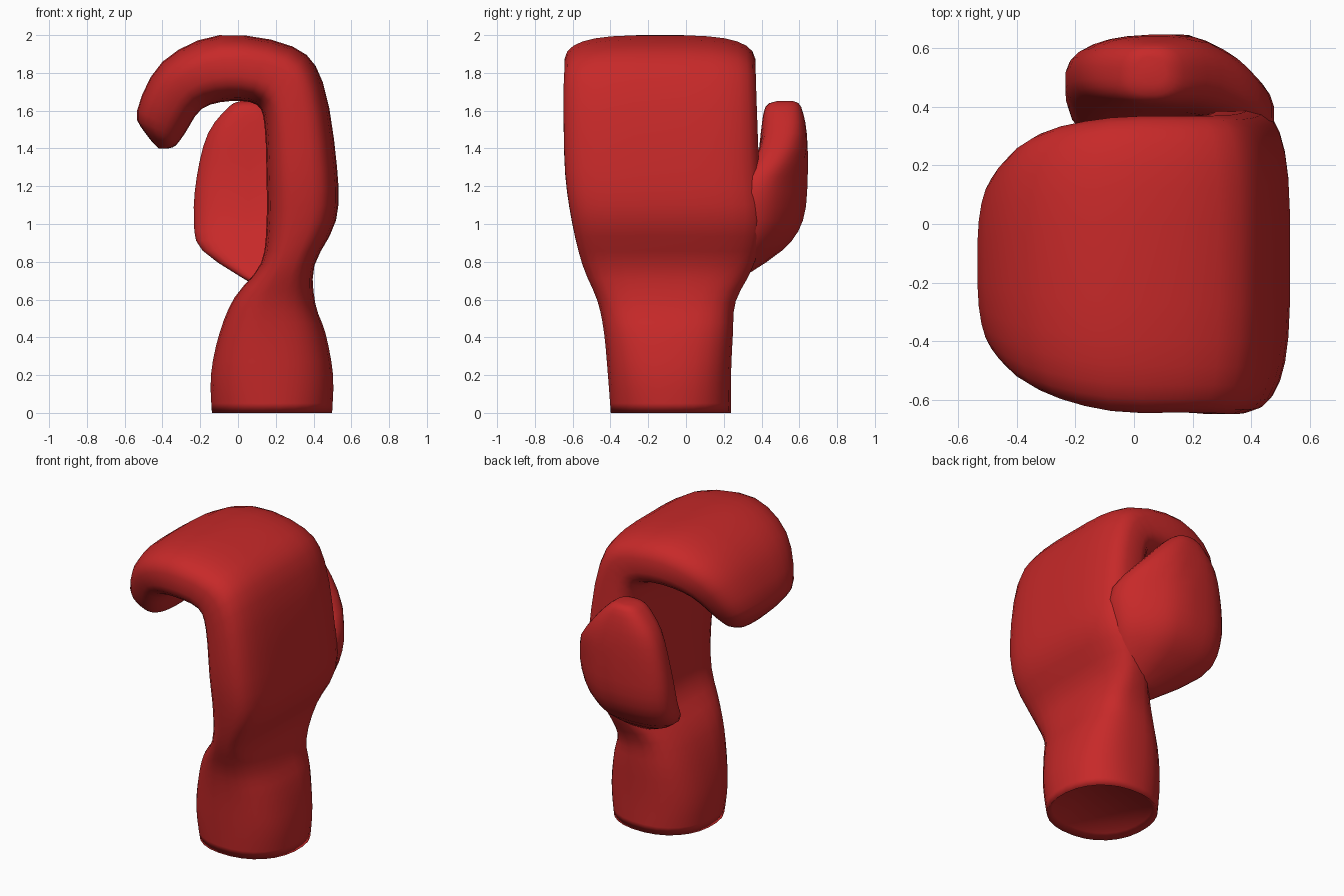
import bpy, bmesh, math

if "Cube" in bpy.data.objects:
    bpy.data.objects.remove(bpy.data.objects["Cube"])

red = bpy.data.materials.new("red_leather")
red.diffuse_color = (0.57, 0.022, 0.022, 1)
red.use_nodes = True
red.node_tree.nodes["Principled BSDF"].inputs["Base Color"].default_value = red.diffuse_color
SIDES = 28


def smooth_rows(rows, steps):
    """Catmull-Rom interpolation between the key sections."""
    out = []
    for k in range(len(rows) - 1):
        quad = [rows[max(k - 1, 0)], rows[k], rows[k + 1], rows[min(k + 2, len(rows) - 1)]]
        for s in range(steps):
            t = s / steps
            out.append([b + t / 2 * (c - a + t * (2 * a - 5 * b + 4 * c - d + t * (3 * (b - c) + d - a)))
                        for a, b, c, d in zip(*quad)])
    return out + [list(rows[-1])]


def ring(ox, oz, ix, iz, y0, y1, n):
    """Rounded-box loop spanning inner->outer (xz points) and y0->y1."""
    pts = []
    for k in range(SIDES):
        a = 2 * math.pi * (k + 0.5) / SIDES
        c, s = math.cos(a), math.sin(a)
        u = (1 + math.copysign(abs(c) ** (2 / n), c)) / 2
        v = (1 + math.copysign(abs(s) ** (2 / n), s)) / 2
        pts.append([ix + (ox - ix) * u, y0 + (y1 - y0) * v, iz + (oz - iz) * u])
    return pts


def loft(name, rings):
    bm = bmesh.new()
    loops = [[bm.verts.new(p) for p in r] for r in rings]
    for a, b in zip(loops, loops[1:]):
        for k in range(SIDES):
            j = (k + 1) % SIDES
            bm.faces.new((a[k], a[j], b[j], b[k]))
    bm.faces.new(loops[0])
    bm.faces.new(loops[-1])
    bmesh.ops.recalc_face_normals(bm, faces=bm.faces)
    for f in bm.faces:
        f.smooth = True
    me = bpy.data.meshes.new(name)
    bm.to_mesh(me)
    bm.free()
    me.materials.append(red)
    bpy.context.collection.objects.link(bpy.data.objects.new(name, me))


# cuff, wrist, back of hand and curled fingers: outer x z, inner x z, y range
glove = smooth_rows([
    (.50, 0, -.14, 0, -.40, .24),
    (.505, .2, -.145, .2, -.415, .24),
    (.465, .42, -.1, .42, -.435, .25),
    (.41, .58, -.02, .61, -.47, .265),
    (.405, .78, .12, .79, -.55, .36),
    (.52, 1.02, .15, 1, -.605, .41),
    (.525, 1.3, .15, 1.25, -.642, .39),
    (.45, 1.75, .14, 1.52, -.65, .375),
    (.29, 1.94, .1, 1.63, -.645, .37),
    (-.1, 2, -.04, 1.65, -.64, .365),
    (-.4, 1.86, -.19, 1.61, -.57, .31),
    (-.535, 1.6, -.28, 1.48, -.46, .19),
    (-.49, 1.48, -.33, 1.415, -.38, .1),
    (-.42, 1.4, -.37, 1.4, -.26, 0),
], 3)
# squareness peaks over the hand, softer at the cuff and fingertips
body = [ring(*r, 2.2 + 1.2 * math.sin(math.pi * k / (len(glove) - 1))) for k, r in enumerate(glove)]
# shallow recess under the cuff
recess = [[.18 + (x - .18) * .9, -.08 + (y + .08) * .9, .03] for x, y, z in body[0]]
loft("glove_body", [recess] + body)

# thumb: z, x range, y range
thumb = smooth_rows([
    (.68, .08, .30, .12, .24),
    (.86, -.19, .38, .24, .51),
    (1.02, -.235, .45, .32, .62),
    (1.25, -.22, .47, .37, .645),
    (1.48, -.16, .30, .395, .64),
    (1.62, -.05, .17, .42, .61),
    (1.65, .01, .11, .48, .57),
], 3)
rings = [ring(x1, z, x0, z, y0, y1, 2.6) for z, x0, x1, y0, y1 in thumb]
for r in rings:  # bend the knuckle side into the back of the hand, fading to the tip
    for p in r:
        p[1] -= .45 * max(0, p[0] - .2) * min(1, max(0, (1.55 - p[2]) / .3))
loft("thumb", rings)
